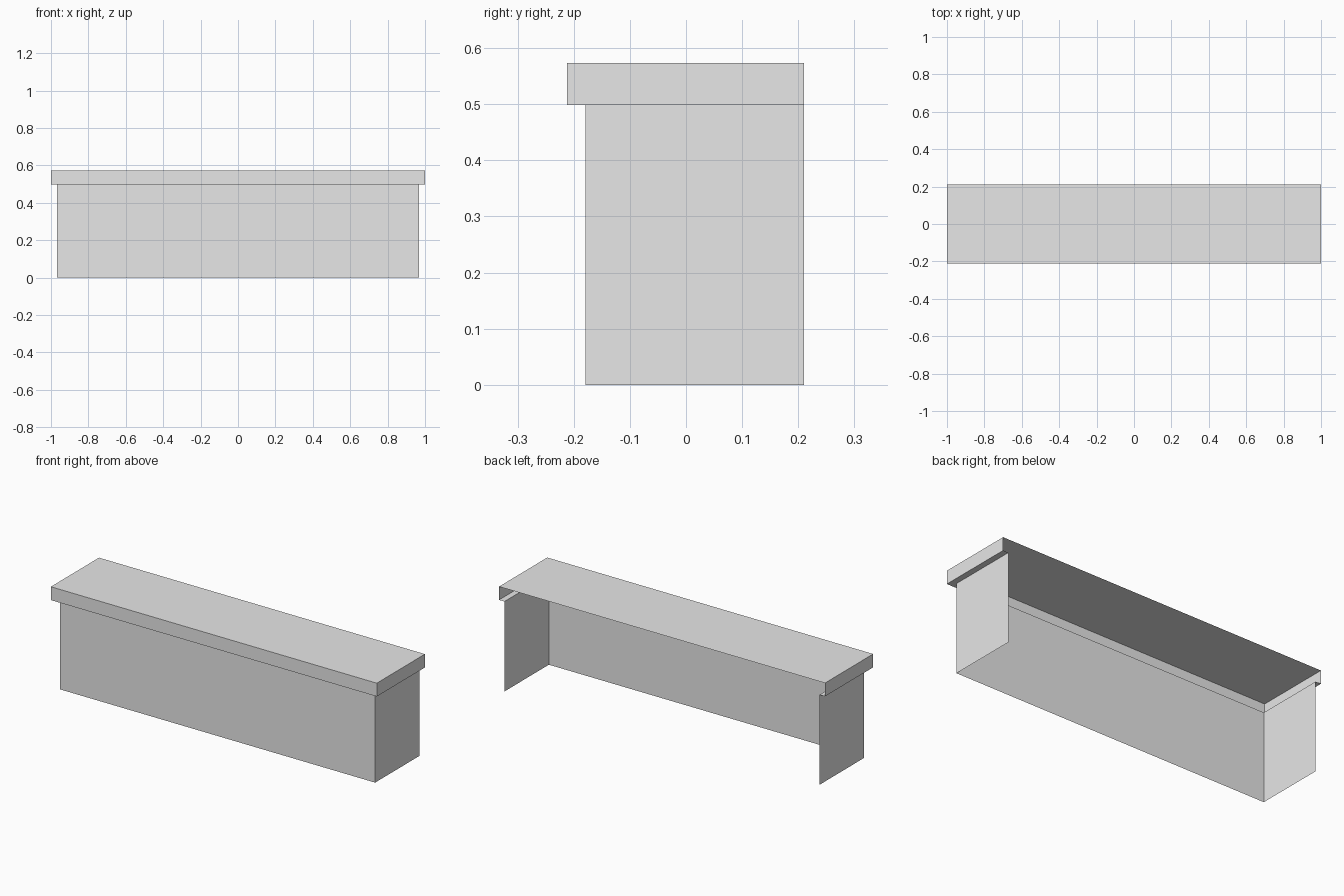
import bpy

if "Cube" in bpy.data.objects:
    bpy.data.objects.remove(bpy.data.objects["Cube"])

BACK = 0.21                       # open rear edge
WALL_X, WALL_Y = 0.967, -0.179    # panel outline
TOP_X, TOP_Y = 1.0, -0.212        # overhanging worktop outline
LEDGE_Z, TOP_Z = 0.499, 0.573

grey = bpy.data.materials.new("light grey")
grey.diffuse_color = (0.8, 0.8, 0.8, 1)
grey.use_nodes = True
grey.node_tree.nodes["Principled BSDF"].inputs["Base Color"].default_value = grey.diffuse_color


def outline(hx, front, z):
    """U-shaped outline, open at the back, from left rear to right rear."""
    return [(-hx, BACK, z), (-hx, front, z), (hx, front, z), (hx, BACK, z)]


def make(name, verts, faces):
    mesh = bpy.data.meshes.new(name)
    mesh.from_pydata(verts, [], faces)
    mesh.materials.append(grey)
    obj = bpy.data.objects.new(name, mesh)
    bpy.context.collection.objects.link(obj)
    return obj


def strip(name, lower, upper):
    """Thin sheet joining two U outlines."""
    return make(name, lower + upper, [(i, i + 1, i + 5, i + 4) for i in range(3)])


# Front and side panels
strip("counter_panels", outline(WALL_X, WALL_Y, 0), outline(WALL_X, WALL_Y, LEDGE_Z))
# Underside of the overhang
strip("overhang_ledge", outline(WALL_X, WALL_Y, LEDGE_Z), outline(TOP_X, TOP_Y, LEDGE_Z))
# Edge band around the worktop
strip("worktop_edge", outline(TOP_X, TOP_Y, LEDGE_Z), outline(TOP_X, TOP_Y, TOP_Z))
# Worktop sheet
make("worktop", outline(TOP_X, TOP_Y, TOP_Z), [(0, 1, 2, 3)])
